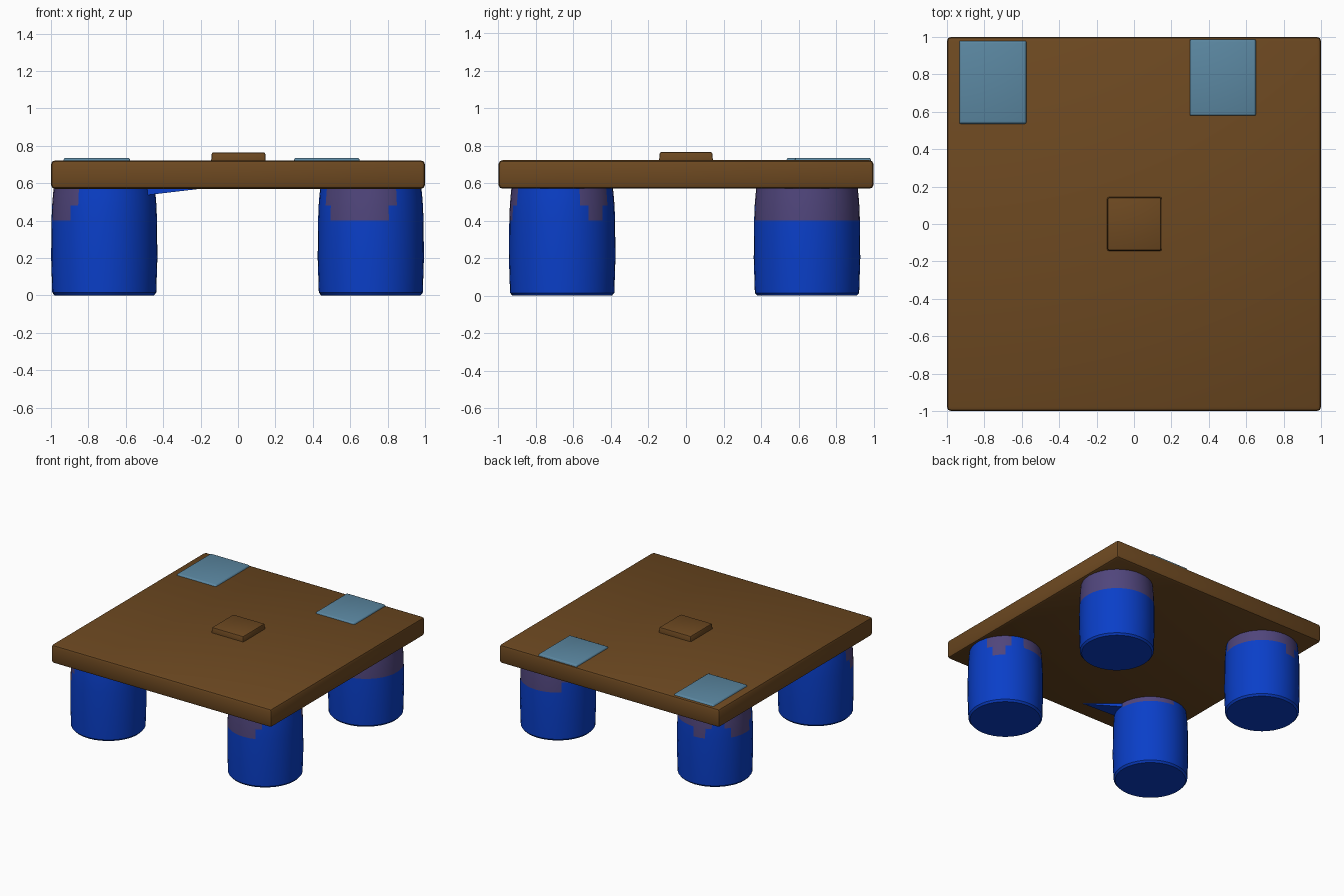
import bpy, bmesh, math

if "Cube" in bpy.data.objects:
    bpy.data.objects.remove(bpy.data.objects["Cube"])


def material(name, rgb):
    m = bpy.data.materials.new(name)
    m.diffuse_color = (*rgb, 1)
    m.use_nodes = True
    m.node_tree.nodes["Principled BSDF"].inputs["Base Color"].default_value = m.diffuse_color
    return m


BROWN = material("wood brown", (0.153, 0.066, 0.015))
BLUE = material("deep blue", (0.003, 0.049, 0.58))
PALE = material("pale blue", (0.105, 0.245, 0.36))
PURPLE = material("dusty purple", (0.08, 0.06, 0.2))


def finish(name, bm, mats):
    bmesh.ops.recalc_face_normals(bm, faces=bm.faces)
    mesh = bpy.data.meshes.new(name)
    bm.to_mesh(mesh)
    bm.free()
    for m in mats:
        mesh.materials.append(m)
    ob = bpy.data.objects.new(name, mesh)
    bpy.context.collection.objects.link(ob)
    bpy.ops.object.select_all(action='DESELECT')
    ob.select_set(True)
    bpy.context.view_layer.objects.active = ob
    bpy.ops.object.shade_smooth_by_angle(angle=math.radians(35))
    return ob


def box(name, x0, x1, y0, y1, z0, z1, mat, bevel, taper=0.0):
    bm = bmesh.new()
    bmesh.ops.create_cube(bm, size=1)
    for v in bm.verts:
        t = taper if v.co.z > 0 else 0
        v.co = ((x0 + x1) / 2 + v.co.x * (x1 - x0 - 2 * t),
                (y0 + y1) / 2 + v.co.y * (y1 - y0 - 2 * t),
                z1 if v.co.z > 0 else z0)
    bmesh.ops.bevel(bm, geom=bm.edges[:], offset=bevel, segments=2,
                    profile=0.5, affect='EDGES')
    return finish(name, bm, [mat])


def leg(name, cx, cy, patches, sides=36):
    """Slightly barrelled leg; worn patches (from angle, to angle, lowest z)."""
    bm = bmesh.new()
    profile = [(0.265, 0.0), (0.278, 0.015), (0.284, 0.2), (0.282, 0.4),
               (0.279, 0.48), (0.275, 0.53), (0.268, 0.6)]
    rings = []
    for r, z in profile:
        rings.append([bm.verts.new((cx + r * math.cos(math.tau * i / sides),
                                    cy + r * math.sin(math.tau * i / sides), z))
                      for i in range(sides)])
    for k in range(len(rings) - 1):
        for i in range(sides):
            j = (i + 1) % sides
            f = bm.faces.new((rings[k][i], rings[k][j],
                              rings[k + 1][j], rings[k + 1][i]))
            a = 360 * (i + 0.5) / sides
            z = profile[k][1]
            inset = 10 if z < 0.45 else 0      # patches narrow downwards
            worn = any(z >= low - 0.001 and
                       (a - lo - inset) % 360 < hi - lo - 2 * inset
                       for lo, hi, low in patches)
            f.material_index = 1 if worn else 0
    bm.faces.new(rings[0][::-1])
    bm.faces.new(rings[-1])
    return finish(name, bm, [BLUE, PURPLE])


# Square top slab
box("table_top", -1, 1, -1, 1, 0.57, 0.722, BROWN, 0.022)

# Small raised block in the middle
box("centre_block", -0.145, 0.15, -0.145, 0.145, 0.70, 0.765, BROWN, 0.008, 0.005)

# Two thin plates along the back edge
box("left_plate", -0.94, -0.57, 0.53, 0.985, 0.71, 0.735, PALE, 0.006, 0.012)
box("right_plate", 0.295, 0.655, 0.575, 0.99, 0.71, 0.735, PALE, 0.006, 0.008)

# Four round legs, each with its own worn patches
leg("front_left_leg", -0.715, -0.66,
    [(180, 240, 0.4), (0, 90, 0.53)])
leg("front_right_leg", 0.71, -0.66,
    [(210, 300, 0.4), (25, 65, 0.4), (80, 130, 0.48)])
leg("back_right_leg", 0.71, 0.645,
    [(-85, 140, 0.4)])
leg("back_left_leg", -0.715, 0.645,
    [(85, 125, 0.4), (145, 200, 0.4), (-20, 85, 0.48)])

# Thin blue sliver under the slab beside the front left leg
bm = bmesh.new()
low = [bm.verts.new(p) for p in
       ((-0.5, -0.62, 0.535), (-0.5, -0.8, 0.535), (-0.22, -0.86, 0.568))]
high = [bm.verts.new((v.co.x, v.co.y, 0.575)) for v in low]
bm.faces.new(low)
bm.faces.new(high)
for i in range(3):
    j = (i + 1) % 3
    bm.faces.new((low[i], low[j], high[j], high[i]))
finish("under_sliver", bm, [BLUE])
